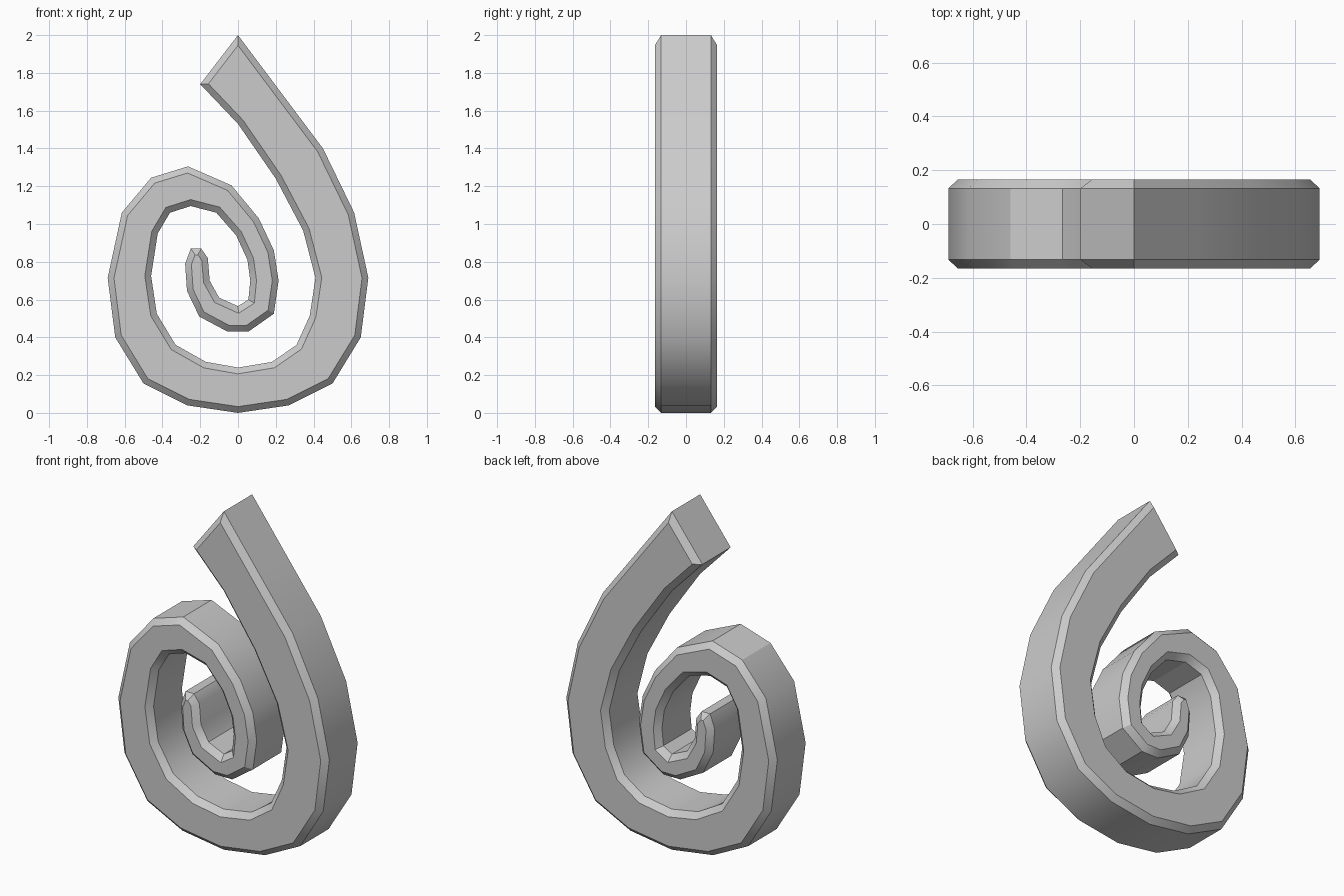
import bpy
import bmesh
import math

default_cube = bpy.data.objects.get("Cube")
if default_cube:
    bpy.data.objects.remove(default_cube, do_unlink=True)


def make_material(name, colour):
    material = bpy.data.materials.new(name)
    material.use_nodes = True
    material.diffuse_color = colour
    shader = material.node_tree.nodes["Principled BSDF"]
    shader.inputs["Base Color"].default_value = colour
    return material


HALF_DEPTH = 0.165
BEVEL = 0.033

# Outer side of the spiral band, from the broad end to the curled tip (x, z)
outer_side = [
    (0, 2), (.24, 1.68), (.45, 1.4), (.615, 1.06), (.69, .715), (.65, .4),
    (.5, .155), (.27, .04), (0, 0), (-.27, .04), (-.5, .155), (-.65, .4),
    (-.69, .715), (-.615, 1.06), (-.46, 1.245), (-.265, 1.305),
    (-.035, 1.205), (.11, 1.03), (.19, .86), (.215, .7), (.19, .525),
    (.055, .43), (-.055, .43), (-.205, .51), (-.27, .645), (-.28, .79),
    (-.25, .87),
]

# Inner side of the band, again from the broad end to the tip
inner_side = [
    (-.2, 1.74), (0, 1.53), (.2, 1.24), (.345, .965), (.41, .715),
    (.38, .515), (.31, .36), (.18, .27), (0, .24), (-.17, .27), (-.33, .36),
    (-.43, .525), (-.46, .725), (-.425, .95), (-.36, 1.06), (-.25, 1.095),
    (-.115, 1.06), (-.01, .94), (.05, .81), (.065, .7), (.055, .6),
    (0, .565), (-.1, .61), (-.15, .7), (-.16, .82), (-.195, .87),
]


def build_band(name, outline, material):
    """Extrude a closed outline along y and chamfer the rims of both caps."""
    bm = bmesh.new()
    rim = HALF_DEPTH - BEVEL
    front = bm.faces.new([bm.verts.new((x, -rim, z)) for x, z in outline])

    # Sweep the outline to the back
    swept = bmesh.ops.extrude_face_region(bm, geom=[front], use_keep_orig=True)
    back = next(g for g in swept["geom"] if isinstance(g, bmesh.types.BMFace))
    bmesh.ops.translate(bm, verts=back.verts, vec=(0, 2 * rim, 0))
    bmesh.ops.recalc_face_normals(bm, faces=bm.faces)

    # Inset each cap, then push it out to leave a sloping rim
    for cap, side in ((front, -1), (back, 1)):
        bmesh.ops.inset_region(bm, faces=[cap], thickness=BEVEL,
                               use_even_offset=True, use_boundary=True)
        for vert in cap.verts:
            vert.co.y = side * HALF_DEPTH

    bmesh.ops.recalc_face_normals(bm, faces=bm.faces)
    mesh = bpy.data.meshes.new(name)
    bm.to_mesh(mesh)
    bm.free()
    mesh.materials.append(material)

    obj = bpy.data.objects.new(name, mesh)
    bpy.context.collection.objects.link(obj)
    bpy.ops.object.select_all(action="DESELECT")
    obj.select_set(True)
    bpy.context.view_layer.objects.active = obj
    bpy.ops.object.shade_smooth_by_angle(angle=math.radians(32))
    return obj


grey = make_material("light grey", (0.6, 0.6, 0.6, 1))
build_band("spiral_band", outer_side + inner_side[::-1], grey)
